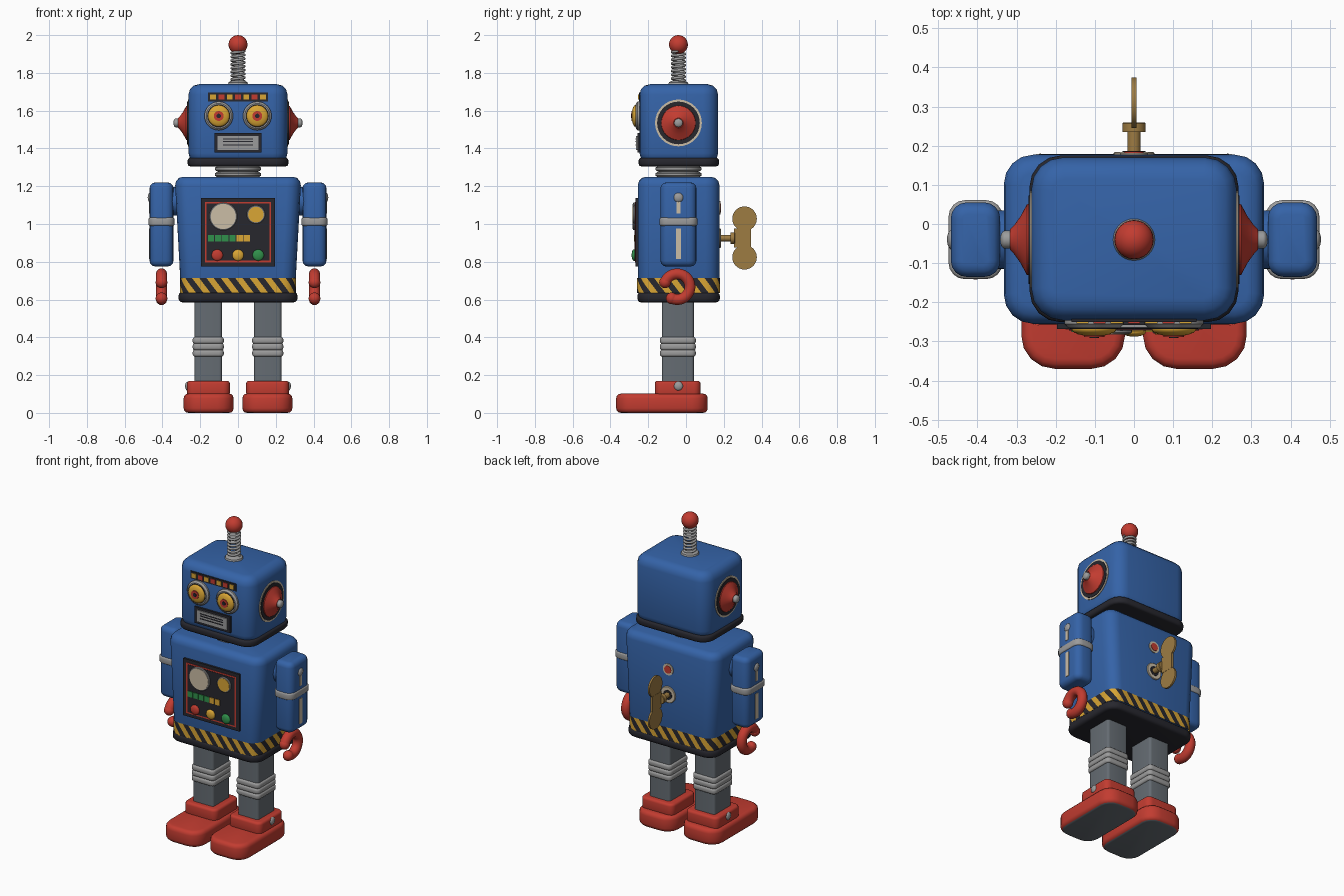
import bpy, bmesh, math
from mathutils import Vector, Matrix

if "Cube" in bpy.data.objects:
    bpy.data.objects.remove(bpy.data.objects["Cube"])

CY = -0.04          # depth centre of the upper body


def colour(name, r, g, b):
    m = bpy.data.materials.new(name)
    m.use_nodes = True
    m.diffuse_color = (r, g, b, 1)
    m.node_tree.nodes["Principled BSDF"].inputs["Base Color"].default_value = (r, g, b, 1)
    return m


BLUE = colour("blue paint", 0.035, 0.125, 0.39)
RED = colour("red paint", 0.54, 0.045, 0.03)
DARK = colour("charcoal", 0.02, 0.02, 0.027)
SILVER = colour("light steel", 0.33, 0.33, 0.33)
STEEL = colour("leg steel", 0.13, 0.15, 0.17)
YELLOW = colour("warm yellow", 0.7, 0.38, 0.035)
BRASS = colour("brass", 0.34, 0.2, 0.055)
CREAM = colour("cream", 0.6, 0.51, 0.38)
GREEN = colour("green", 0.03, 0.28, 0.07)


def finish(name, bm, *mats):
    bmesh.ops.recalc_face_normals(bm, faces=bm.faces)
    me = bpy.data.meshes.new(name)
    bm.to_mesh(me)
    bm.free()
    for m in mats:
        me.materials.append(m)
    ob = bpy.data.objects.new(name, me)
    bpy.context.collection.objects.link(ob)
    bpy.ops.object.select_all(action='DESELECT')
    ob.select_set(True)
    bpy.context.view_layer.objects.active = ob
    bpy.ops.object.shade_smooth_by_angle(angle=0.7)
    return ob


def block(name, lo, hi, mat, corner=0, rim=0, taper=1, sole=None):
    """Box from lo to hi; corner rounds upright edges, rim the top and bottom."""
    lo, hi = Vector(lo), Vector(hi)
    bm = bmesh.new()
    bmesh.ops.create_cube(bm, size=1)
    bmesh.ops.scale(bm, vec=hi - lo, verts=bm.verts)
    if corner:
        up = [e for e in bm.edges if abs(e.verts[0].co.z - e.verts[1].co.z) > 1e-4]
        bmesh.ops.bevel(bm, geom=up, offset=corner, segments=4, profile=0.5, affect='EDGES')
    if rim:
        flat = [e for e in bm.edges if abs(e.verts[0].co.z - e.verts[1].co.z) < 1e-4]
        bmesh.ops.bevel(bm, geom=flat, offset=rim, segments=3, profile=0.5, affect='EDGES')
    half = (hi.z - lo.z) / 2
    for v in bm.verts:      # narrow towards the bottom
        v.co.x *= 1 - (1 - taper) * (half - v.co.z) / (2 * half)
    bmesh.ops.translate(bm, vec=(lo + hi) / 2, verts=bm.verts)
    bm.normal_update()
    if sole:
        for f in bm.faces:
            f.material_index = int(f.normal.z < -0.9)
    return finish(name, bm, mat, *([sole] if sole else []))


def lathe(name, profile, origin, axis, mat, steps=32):
    """Spin (radius, height) points about an axis."""
    bm = bmesh.new()
    vs = [bm.verts.new((r, 0, h)) for r, h in profile]
    es = [bm.edges.new(p) for p in zip(vs, vs[1:])]
    bmesh.ops.spin(bm, geom=vs + es, cent=(0, 0, 0), axis=(0, 0, 1),
                   angle=math.tau, steps=steps)
    bmesh.ops.remove_doubles(bm, verts=bm.verts, dist=1e-5)
    q = Vector((0, 0, 1)).rotation_difference(Vector(axis))
    bmesh.ops.transform(bm, matrix=Matrix.Translation(origin) @ q.to_matrix().to_4x4(),
                        verts=bm.verts)
    return finish(name, bm, mat)


def disc(name, r, h, origin, axis, mat, edge=0):
    return lathe(name, [(0, 0), (r, 0), (r, h - edge), (r - edge, h), (0, h)], origin, axis, mat)


def dome(name, r, h, origin, axis, mat, lift=0):
    arc = [(r * math.cos(a * math.pi / 12), lift + h * math.sin(a * math.pi / 12)) for a in range(6)]
    return lathe(name, [(0, 0), (r, 0)][:2 if lift else 1] + arc + [(0, lift + h)], origin, axis, mat)


def ball(name, r, origin, mat):
    bm = bmesh.new()
    bmesh.ops.create_uvsphere(bm, u_segments=24, v_segments=14, radius=r)
    bmesh.ops.translate(bm, vec=origin, verts=bm.verts)
    return finish(name, bm, mat)


def tube(name, pts, r, mat):
    cu = bpy.data.curves.new(name, 'CURVE')
    cu.dimensions = '3D'
    cu.bevel_depth, cu.bevel_resolution, cu.use_fill_caps = r, 3, True
    sp = cu.splines.new('POLY')
    sp.points.add(len(pts) - 1)
    for p, c in zip(sp.points, pts):
        p.co = (*c, 1)
    cu.materials.append(mat)
    ob = bpy.data.objects.new(name, cu)
    bpy.context.collection.objects.link(ob)
    bpy.ops.object.select_all(action='DESELECT')
    ob.select_set(True)
    bpy.context.view_layer.objects.active = ob
    bpy.ops.object.convert(target='MESH')
    bpy.ops.object.shade_smooth_by_angle(angle=0.9)


def plate(name, x, z, w, h, y, mat, depth=0.02):
    """Upright plate whose front face lies at y."""
    return block(name, (x - w / 2, y, z - h / 2), (x + w / 2, y + depth, z + h / 2), mat)


def hazard_band(name, hx, hy, r, z0, z1, pairs, sub=3, rows=4):
    """Slanted stripes wrapped around a rounded rectangle."""
    def at(s):
        s %= 1
        path = 2 * (hx + hy - 2 * r) * 2 + math.tau * r
        d = s * path
        for k, (cx, cy, run) in enumerate(((1, -1, hy), (1, 1, hx), (-1, 1, hy), (-1, -1, hx))):
            a0, side, turn = k * math.pi / 2, 2 * (run - r), r * math.pi / 2
            c = Vector((cx * (hx - r), cy * (hy - r)))
            out = Vector((math.cos(a0), math.sin(a0)))
            if d <= side:
                return c + out * r + Vector((-out.y, out.x)) * d
            d -= side
            nx = Vector(((hx - r) * (1, -1, -1, 1)[k], (hy - r) * (1, 1, -1, -1)[k]))
            if d <= turn:
                return nx + r * Vector((math.cos(a0 + d / r), math.sin(a0 + d / r)))
            d -= turn
        return Vector((hx, -hy + r))
    n = pairs * 2 * sub
    bm = bmesh.new()
    grid = []
    for j in range(rows + 1):
        t = j / rows
        ring = [at((i - t * sub * 1.6) / n) for i in range(n)]
        grid.append([bm.verts.new((p.x, p.y + CY, z0 + (z1 - z0) * t)) for p in ring])
    for j in range(rows):
        for i in range(n):
            k = (i + 1) % n
            f = bm.faces.new((grid[j][i], grid[j][k], grid[j + 1][k], grid[j + 1][i]))
            f.material_index = i // sub % 2
    finish(name, bm, YELLOW, DARK)


FRONT, BACK, UP = (0, -1, 0), (0, 1, 0), (0, 0, 1)

# Torso
block("torso", (-0.335, -0.255, 0.63), (0.335, 0.177, 1.25), BLUE, 0.075, 0.045, 0.9)
block("torso_base", (-0.315, -0.257, 0.585), (0.315, 0.179, 0.64), DARK, 0.075, 0.02)
hazard_band("hazard_band", 0.308, 0.22, 0.075, 0.635, 0.715, 26)

# Neck and head
disc("neck", 0.105, 0.1, (0, CY, 1.23), UP, SILVER)
for z in (1.262, 1.292):
    lathe("neck_ring", [(0, -0.014), (0.11, -0.014), (0.122, -0.006), (0.122, 0.006),
                        (0.11, 0.014), (0, 0.014)], (0, CY, z), UP, SILVER)
block("head", (-0.262, -0.246, 1.32), (0.262, 0.17, 1.74), BLUE, 0.08, 0.055)
block("head_trim", (-0.267, -0.251, 1.305), (0.267, 0.175, 1.35), DARK, 0.08, 0.015)

# Antenna
lathe("antenna_base", [(0, 0), (0.055, 0), (0.05, 0.015), (0.03, 0.025), (0, 0.025)],
      (0, CY, 1.735), UP, SILVER)
tube("antenna_spring", [(0.033 * math.cos(i * math.tau / 14), CY + 0.033 * math.sin(i * math.tau / 14),
                         1.755 + 0.16 * i / 112) for i in range(113)], 0.0075, SILVER)
ball("antenna_ball", 0.05, (0, CY, 1.95), RED)

# Face
plate("brow_strip", 0, 1.672, 0.32, 0.046, -0.25, DARK)
for i in range(7):
    plate("brow_light", (i - 3) * 0.044, 1.672, 0.031, 0.028, -0.254, (YELLOW, RED)[i % 2])
plate("mouth_frame", 0, 1.43, 0.25, 0.104, -0.258, DARK, 0.03)
plate("mouth_grille", 0, 1.43, 0.215, 0.074, -0.265, SILVER, 0.03)
for dz in (-0.011, 0.006, 0.02):
    plate("mouth_slit", 0, 1.43 + dz, 0.16, 0.006, -0.267, DARK)

for s in (-1, 1):
    # Eyes
    disc("eye_rim", 0.076, 0.026, (s * 0.102, -0.24, 1.572), FRONT, SILVER, 0.01)
    disc("eye_groove", 0.061, 0.004, (s * 0.102, -0.264, 1.572), FRONT, DARK)
    dome("eye_lens", 0.057, 0.018, (s * 0.102, -0.265, 1.572), FRONT, YELLOW, 0.004)
    disc("eye_iris", 0.026, 0.006, (s * 0.102, -0.283, 1.572), FRONT, RED)
    disc("eye_pupil", 0.012, 0.003, (s * 0.102, -0.288, 1.572), FRONT, DARK)

    # Ears
    side = (s, 0, 0)
    disc("ear_ring", 0.124, 0.006, (s * 0.26, CY, 1.535), side, CREAM)
    disc("ear_plate", 0.113, 0.009, (s * 0.26, CY, 1.535), side, DARK)
    lathe("ear_cone", [(0, 0), (0.093, 0), (0.09, 0.012), (0.06, 0.028), (0.036, 0.045),
                       (0.026, 0.055), (0, 0.055)], (s * 0.262, CY, 1.535), side, RED)
    dome("ear_tip", 0.023, 0.012, (s * 0.3, CY, 1.535), side, SILVER, 0.03)

    # Arms
    def span(name, x0, x1, y0, y1, z0, z1, *rest):
        xs = sorted((s * x0, s * x1))
        return block(name, (xs[0], y0, z0), (xs[1], y1, z1), *rest)

    disc("shoulder", 0.075, 0.08, (s * 0.3, CY, 1.12), side, BLUE)
    span("arm", 0.342, 0.468, -0.135, 0.055, 0.775, 1.22, BLUE, 0.04, 0.03)
    span("arm_band", 0.336, 0.474, -0.141, 0.061, 0.99, 1.034, SILVER, 0.042, 0.01)
    span("arm_stripe", 0.46, 0.471, CY - 0.014, CY + 0.014, 0.815, 0.975, CREAM)
    span("arm_upper_stripe", 0.46, 0.471, CY - 0.01, CY + 0.01, 1.055, 1.13, CREAM)
    dome("arm_bolt", 0.026, 0.014, (s * 0.464, CY, 1.14), side, SILVER)

    # Claw hands, open to the front
    claw = [(s * 0.405, -0.047 + 0.068 * math.cos(math.radians(a)),
             0.668 + 0.068 * math.sin(math.radians(a))) for a in range(-115, 171, 11)]
    tube("claw", claw, 0.03, RED)
    for end in (claw[0], claw[-1]):
        ball("claw_tip", 0.031, end, RED)

    # Legs and feet
    span("leg", 0.085, 0.23, -0.128, 0.042, 0.14, 0.6, STEEL, 0.015)
    for z in (0.316, 0.35, 0.384):
        span("leg_band", 0.075, 0.24, -0.138, 0.052, z - 0.018, z + 0.018, SILVER, 0.025, 0.012)
    span("foot", 0.023, 0.288, -0.37, 0.115, 0, 0.102, RED, 0.085, 0.025, 1, STEEL)
    span("ankle", 0.043, 0.27, -0.165, 0.077, 0.09, 0.17, RED, 0.035, 0.015)
    dome("ankle_bolt", 0.024, 0.013, (s * 0.267, CY, 0.142), side, SILVER)

# Chest panel
plate("panel", 0, 0.957, 0.394, 0.362, -0.268, DARK, 0.03)
plate("panel_border", 0, 0.957, 0.35, 0.32, -0.27, RED)
plate("panel_face", 0, 0.957, 0.332, 0.302, -0.272, DARK)
for name, x, z, r, mat in (("gauge", -0.078, 1.04, 0.066, CREAM), ("dial", 0.095, 1.05, 0.041, YELLOW)):
    disc(name + "_rim", r + 0.007, 0.01, (x, -0.27, z), FRONT, SILVER, 0.003)
    disc(name, r, 0.012, (x, -0.27, z), FRONT, mat)
for i in range(6):
    plate("meter_segment", -0.143 + i * 0.038, 0.925, 0.034, 0.036, -0.276, GREEN if i < 4 else YELLOW)
for x, mat in ((-0.11, RED), (0, YELLOW), (0.107, GREEN)):
    dome("button", 0.03, 0.012, (x, -0.268, 0.835), FRONT, mat, 0.008)

# Wind-up key and back badge
disc("keyhole_plate", 0.052, 0.012, (0, 0.172, 0.925), BACK, CREAM, 0.003)
disc("keyhole", 0.03, 0.014, (0, 0.172, 0.925), BACK, DARK)
disc("back_badge", 0.036, 0.01, (0, 0.172, 1.085), BACK, CREAM)
disc("back_badge_centre", 0.024, 0.013, (0, 0.172, 1.085), BACK, RED)
disc("key_shaft", 0.017, 0.1, (0, 0.16, 0.925), BACK, BRASS)
disc("key_collar", 0.03, 0.025, (0, 0.235, 0.925), BACK, BRASS, 0.003)
for s in (-1, 1):
    disc("key_wing", 0.065, 0.012, (-0.006, 0.31, 0.926 + s * 0.102), (1, 0, 0), BRASS)
block("key_bridge", (-0.007, 0.255, 0.875), (0.007, 0.345, 0.977), BRASS)
